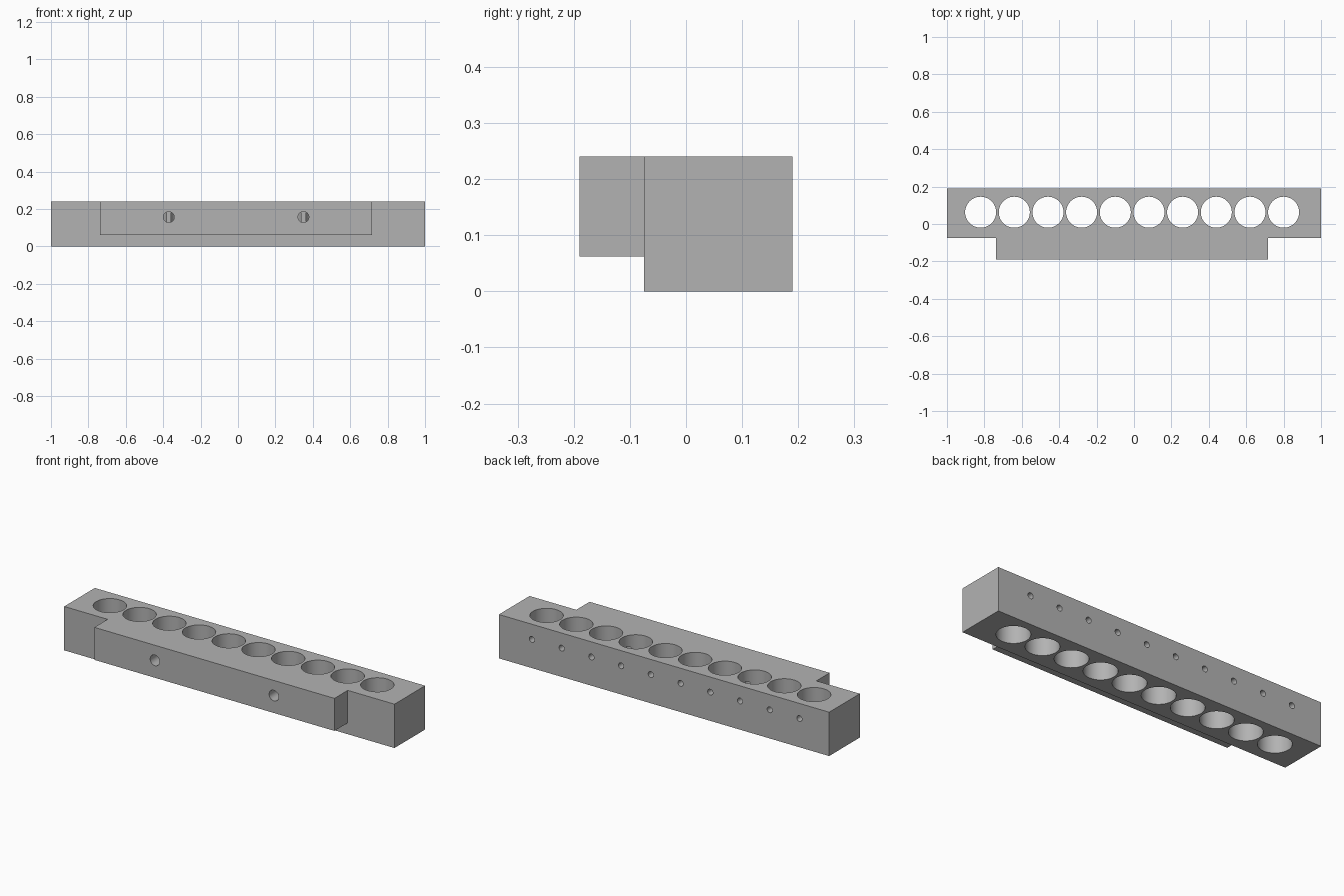
import bpy
import bmesh
from math import pi
from mathutils import Matrix, Vector

default = bpy.data.objects.get("Cube")
if default:
    bpy.data.objects.remove(default)

grey = bpy.data.materials.new("grey")
grey.use_nodes = True
colour = (0.45, 0.45, 0.45, 1)
grey.diffuse_color = colour
grey.node_tree.nodes["Principled BSDF"].inputs["Base Color"].default_value = colour


def new_object(name, bm):
    mesh = bpy.data.meshes.new(name)
    bm.to_mesh(mesh)
    bm.free()
    mesh.materials.append(grey)
    obj = bpy.data.objects.new(name, mesh)
    bpy.context.collection.objects.link(obj)
    return obj


def box(name, low, high):
    low, high = Vector(low), Vector(high)
    bm = bmesh.new()
    bmesh.ops.create_cube(bm, size=1, matrix=Matrix.Translation((low + high) / 2)
                          @ Matrix.Diagonal((high - low).to_4d()))
    return new_object(name, bm)


def drills(name, centres, radius, length, along_y=False, sides=48):
    bm = bmesh.new()
    turn = Matrix.Rotation(pi / 2 if along_y else 0, 4, "X")
    for centre in centres:
        bmesh.ops.create_cone(bm, cap_ends=True, segments=sides, radius1=radius,
                              radius2=radius, depth=length,
                              matrix=Matrix.Translation(centre) @ turn)
    return new_object(name, bm)


def combine(target, tool, operation):
    mod = target.modifiers.new(tool.name, "BOOLEAN")
    mod.operation = operation
    mod.solver = "EXACT"
    mod.object = tool
    bpy.context.view_layer.objects.active = target
    bpy.ops.object.modifier_apply(modifier=mod.name)
    bpy.data.objects.remove(tool)


# Long block with a shorter raised ledge along the front
rack = box("rack_block", (-1, -0.075, 0), (1, 0.19, 0.24))
combine(rack, box("front_ledge", (-0.737, -0.19, 0.062), (0.717, 0, 0.24)), "UNION")

# Row of ten vertical through holes
row = [-0.82 + 0.18 * i for i in range(10)]
combine(rack, drills("tube_holes", [(x, 0.063, 0.12) for x in row], 0.083, 0.6), "DIFFERENCE")

# Small back hole reaching into each vertical hole
combine(rack, drills("back_holes", [(x, 0.163, 0.157) for x in row], 0.016, 0.2, True, 24),
        "DIFFERENCE")

# Two blind mounting holes in the front ledge
front_end, back_end = -0.25, 0.033
centres = [(x, (front_end + back_end) / 2, 0.157) for x in (-0.37, 0.35)]
combine(rack, drills("mounting_holes", centres, 0.029, back_end - front_end, True, 32),
        "DIFFERENCE")

# Smooth bores with sharp block edges
bpy.ops.object.select_all(action="DESELECT")
rack.select_set(True)
bpy.context.view_layer.objects.active = rack
bpy.ops.object.shade_smooth_by_angle(angle=pi / 6)
